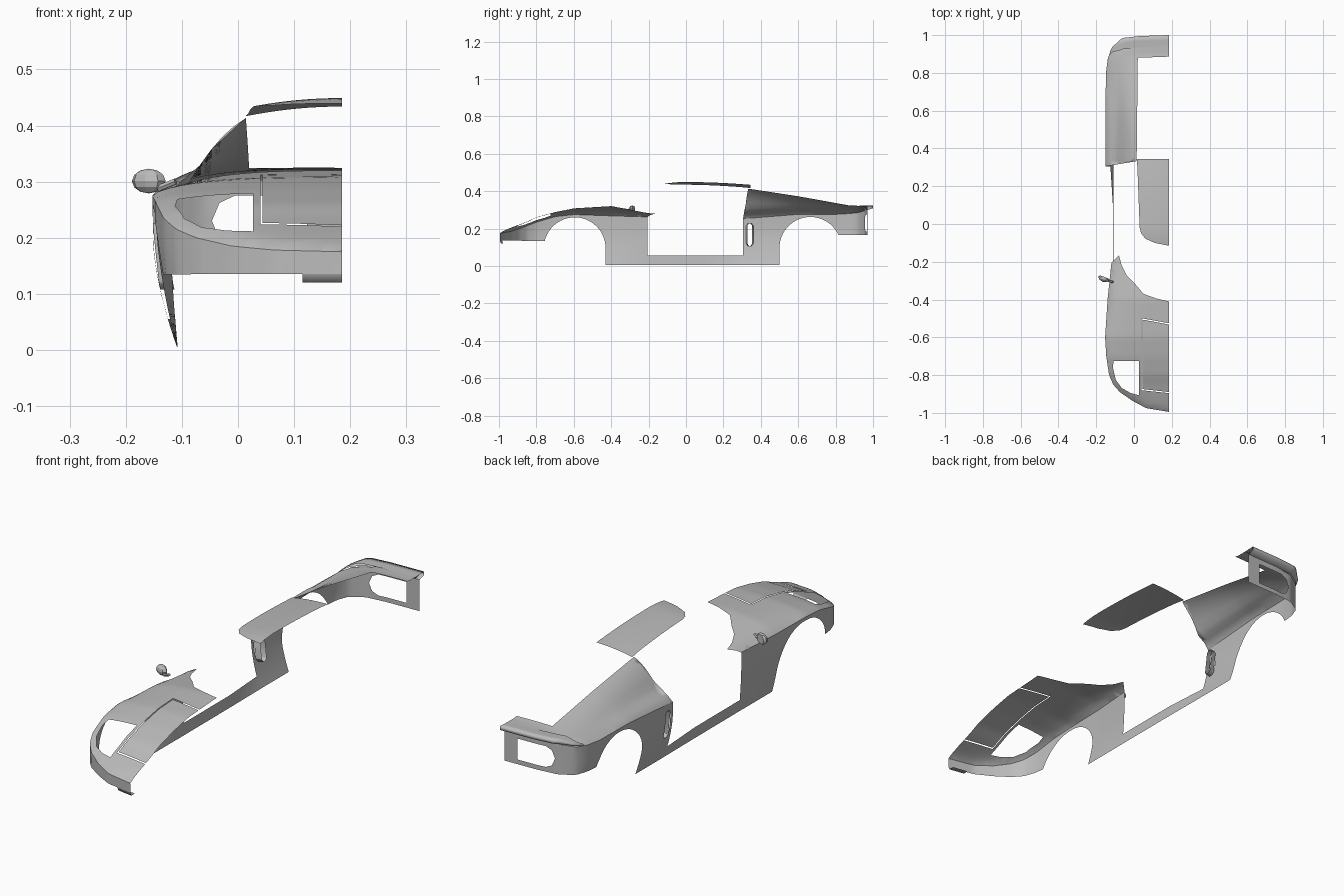
import bpy, bmesh, math
from mathutils import Vector
from mathutils.geometry import delaunay_2d_cdt

cube = bpy.data.objects.get("Cube")
if cube:
    bpy.data.objects.remove(cube, do_unlink=True)

MID = 0.185  # centre plane of the half shell
paint = bpy.data.materials.new("grey_paint")
paint.use_nodes = True
paint.diffuse_color = (0.5, 0.5, 0.5, 1)
paint.node_tree.nodes["Principled BSDF"].inputs["Base Color"].default_value = (0.5, 0.5, 0.5, 1)

# Body plan, nose to tail: run, x, y, shoulder height, crown height
PLAN = [
    (-1.22, .185, -.995, .175, .176), (-1.1, .065, -.975, .178, .188),
    (-1.02, -.01, -.935, .185, .205), (-.93, -.075, -.89, .2, .222),
    (-.87, -.11, -.85, .215, .237), (-.8, -.132, -.8, .234, .26),
    (-.7, -.147, -.7, .264, .288), (-.6, -.153, -.6, .275, .308),
    (-.4, -.14, -.4, .268, .32), (-.2, -.119, -.2, .262, .297),
    (.1, -.119, .1, .25, .3), (.3, -.151, .3, .252, .317),
    (.6, -.152, .6, .276, .322), (.8, -.148, .8, .276, .322),
    (.87, -.14, .87, .28, .322), (.92, -.12, .92, .285, .322),
    (1.0, -.06, .955, .295, .322), (1.1, .03, .965, .3, .322),
    (1.25, .185, .97, .3, .322)]
RUN, X, Y, SHOULDER, CROWN = range(5)


def plan(col, value, key=RUN):
    """Interpolate one column of the body plan."""
    value = min(max(value, PLAN[0][key]), PLAN[-1][key])
    for a, b in zip(PLAN, PLAN[1:]):
        if value <= b[key]:
            return a[col] + (b[col] - a[col]) * (value - a[key]) / (b[key] - a[key])


def span(a, b, n):
    return [a + (b - a) * i / n for i in range(n + 1)]


def inside(p, poly):
    hit = False
    for a, b in zip(poly, poly[1:] + poly[:1]):
        if (a[1] > p[1]) != (b[1] > p[1]):
            if p[0] < a[0] + (b[0] - a[0]) * (p[1] - a[1]) / (b[1] - a[1]):
                hit = not hit
    return hit


def finish(name, verts, faces):
    mesh = bpy.data.meshes.new(name)
    mesh.from_pydata(verts, [], faces)
    mesh.materials.append(paint)
    mesh.shade_smooth()
    obj = bpy.data.objects.new(name, mesh)
    bpy.context.collection.objects.link(obj)
    return obj


def sheet(name, outline, holes, shape, step=0.02, flip=False):
    """Curved panel: a flat outline with holes, filled and bent by shape()."""
    pts, edges = [], []
    for loop in [outline] + holes:
        first = len(pts)
        for a, b in zip(loop, loop[1:] + loop[:1]):
            a, b = Vector(a), Vector(b)
            n = max(1, round((b - a).length / step))
            pts += [a.lerp(b, i / n) for i in range(n)]
        count = len(pts) - first
        edges += [(first + i, first + (i + 1) % count) for i in range(count)]
    rim = list(pts)
    us, vs = [p[0] for p in outline], [p[1] for p in outline]
    for i in range(int((max(us) - min(us)) / step)):
        for j in range(int((max(vs) - min(vs)) / step)):
            p = Vector((min(us) + (i + .5) * step, min(vs) + (j + .5) * step))
            if inside(p, outline) and all((p - q).length > step * .45 for q in rim):
                pts.append(p)
    flat, _, tris, *_ = delaunay_2d_cdt(pts, edges, [], 0, 1e-6)
    keep = []
    for t in tris:
        c = sum((flat[i] for i in t), Vector((0, 0))) / len(t)
        if inside(c, outline) and not any(inside(c, h) for h in holes):
            keep.append(tuple(reversed(t)) if flip else tuple(t))
    used = sorted({i for t in keep for i in t})
    index = {old: new for new, old in enumerate(used)}
    return finish(name, [shape(*flat[i]) for i in used],
                  [[index[i] for i in t] for t in keep])


def loft(name, rows):
    n = len(rows[0])
    faces = [(r * n + i, r * n + i + 1, (r + 1) * n + i + 1, (r + 1) * n + i)
             for r in range(len(rows) - 1) for i in range(n - 1)]
    return finish(name, [p for row in rows for p in row], faces)


def arch(cy, cz, start, end):
    return [(cy + .165 * math.cos(math.radians(a)), cz + .165 * math.sin(math.radians(a)))
            for a in span(start, end, 24)]


def flank(run, z):
    """Side wall, tucked in towards the sill."""
    x, y = plan(X, run), plan(Y, run)
    tuck = max(0, (.2 - z) / .2) ** 1.6
    return (x + max(0, -.107 - x) * tuck, y, z)


def upper(x, y):
    """Bonnet, wings and rear deck, with the sail panel rising to the roof."""
    edge = plan(X, y, Y)
    low, high = plan(SHOULDER, y, Y), plan(CROWN, y, Y)
    r = min(1, max(0, (MID - x) / max(MID - edge, 1e-4)))
    z = low + (high - low) * (1 - r ** 3) ** .6
    if y > .3:
        t = min(1, max(0, (x + .09) / .12))
        z += max(0, .9 - y) * .19 * t * (1.6 - .6 * t)
    return (x, y, z)


def roof_shape(x, y):
    r = (MID - x) / .165
    fall = .9 * (y + .01) ** 2 if y < -.01 else .12 * (y + .01) ** 2
    return (x, y, .449 - fall - .016 * r ** 2)


# Side wall with wheel arches, door opening, tail light opening and air intake
shoulder = lambda a, b, n: [(s, plan(SHOULDER, s)) for s in span(a, b, n)]
tail_hole = [(1.19, .185), (1.19, .275), (1.06, .275), (1.03, .262),
             (1.015, .23), (1.03, .198), (1.06, .185)]
intake = [(.322, .12), (.33, .108), (.346, .108), (.354, .12),
          (.354, .215), (.346, .226), (.33, .226), (.322, .215)]
side = ([(-1.22, .135)] + arch(-.595, .095, 166, 0) + [(-.43, .005), (.5, .005)]
        + arch(.665, .097, 180, 24.3) + [(1.25, .165)] + shoulder(1.25, .305, 48)
        + [(.305, .055), (-.205, .055)] + shoulder(-.205, -1.22, 50))
sheet("side_body", side, [tail_hole, intake], flank, flip=True)

# Intake duct wall
ring = [flank(*p) for p in intake + intake[:1]]
loft("intake_duct", [ring, [(x + .025, y + .006, z) for x, y, z in ring]])

# Bonnet and front wing with headlight opening and bonnet shut line
edge = lambda a, b, n: [(plan(X, s), plan(Y, s)) for s in span(a, b, n)]
headlight = [(.027, -.907), (.027, -.725), (-.108, -.725), (-.112, -.76),
             (-.096, -.825), (-.065, -.868), (-.02, -.894)]
shut_line = [(.19, -.526), (.04, -.499), (.04, -.88), (.19, -.896),
             (.19, -.89), (.044, -.874), (.044, -.506), (.19, -.533)]
front = ([(MID, -.41), (.12, -.395), (.05, -.37), (0, -.31), (-.04, -.27),
          (-.065, -.22), (-.08, -.165)] + edge(-.205, -1.22, 50))
sheet("bonnet_and_wing", front, [headlight, shut_line], upper)

# Rear wing, sail panel and deck
rear = [(.014, .333), (.02, .88), (MID, .886)] + edge(1.25, .305, 48)
sheet("rear_wing_and_deck", rear, [], upper)

# Tail lip along the rear edge
lip = []
for inset, height in ((-.03, .322), (.005, .323), (.03, .324), (.03, .308), (0, .3)):
    row = []
    for s in span(.87, 1.25, 20):
        grow = min(1, (s - .87) / .12)
        low = plan(SHOULDER, s)
        row.append((plan(X, s), plan(Y, s) + inset * grow, low + (height - low) * grow))
    lip.append(row)
loft("tail_lip", lip)

# Roof skin
roof = [(MID, -.115), (MID, .345), (.014, .345), (.018, .3), (.03, -.02),
        (.037, -.048), (.06, -.078), (.11, -.1)]
sheet("roof", roof, [], roof_shape)

# Chin strip under the nose
chin = span(-1.22, -1.15, 5)
loft("chin", [[(plan(X, s), plan(Y, s) + dy, z) for s in chin]
              for dy, z in ((0, .135), (.006, .12), (.03, .12))])

# Door mirror: faceted pod with a flat glass side, on a short stalk
bm = bmesh.new()
bmesh.ops.create_uvsphere(bm, u_segments=8, v_segments=6, radius=1)
for v in bm.verts:
    v.co = Vector((v.co.x * .032, min(v.co.y, .35) * .02, v.co.z * .022))
mesh = bpy.data.meshes.new("mirror_pod")
bm.to_mesh(mesh)
bm.free()
mesh.materials.append(paint)
pod = bpy.data.objects.new("mirror_pod", mesh)
pod.location = (-.159, -.287, .301)
pod.rotation_euler = (0, 0, -.35)
bpy.context.collection.objects.link(pod)

bpy.ops.mesh.primitive_cylinder_add(vertices=6, radius=.006, depth=.035,
                                    location=(-.127, -.303, .294), rotation=(0, 1.2, -.3))
stalk = bpy.context.object
stalk.name = "mirror_stalk"
stalk.data.materials.append(paint)
